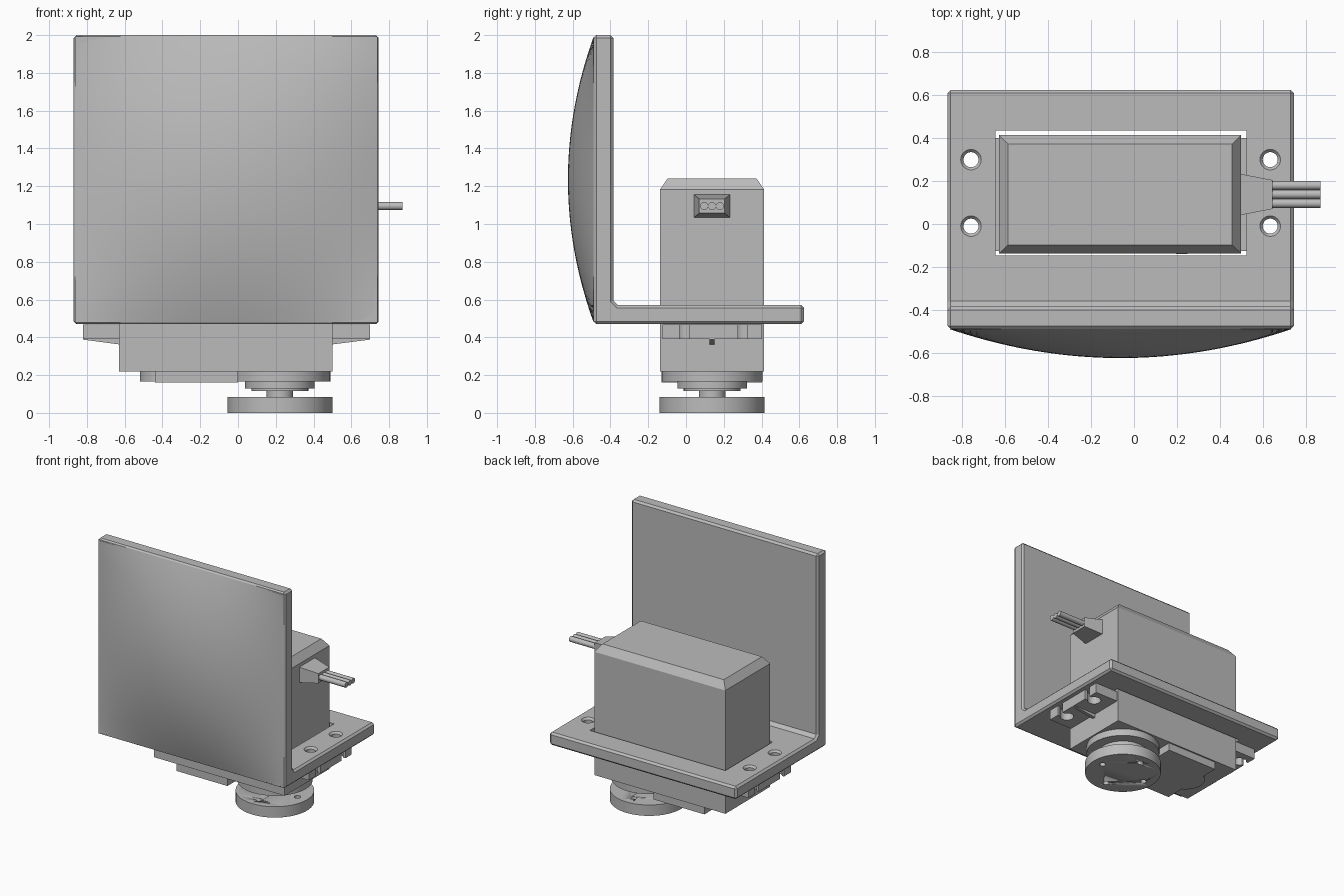
import bpy, bmesh, math
from mathutils import Matrix

cube = bpy.data.objects.get("Cube")
if cube:
    bpy.data.objects.remove(cube, do_unlink=True)

grey = bpy.data.materials.new("plain grey")
grey.use_nodes = True
GREY = (0.5, 0.5, 0.5, 1)
grey.diffuse_color = GREY
grey.node_tree.nodes["Principled BSDF"].inputs["Base Color"].default_value = GREY

MID_Y = 0.138      # centre line of the motor
SHAFT_X = 0.222    # output shaft position


def finish(name, bm, smooth=False):
    bmesh.ops.recalc_face_normals(bm, faces=bm.faces)
    mesh = bpy.data.meshes.new(name)
    bm.to_mesh(mesh)
    bm.free()
    mesh.materials.append(grey)
    obj = bpy.data.objects.new(name, mesh)
    bpy.context.collection.objects.link(obj)
    activate(obj)
    if smooth:
        bpy.ops.object.shade_smooth_by_angle(angle=math.radians(30))
    return obj


def activate(obj):
    bpy.ops.object.select_all(action='DESELECT')
    obj.select_set(True)
    bpy.context.view_layer.objects.active = obj


def frustum(name, lo, hi, inset=(0, 0, 0), axis=2):
    """Box from lo to hi whose far end along axis is inset."""
    bm = bmesh.new()
    bmesh.ops.create_cube(bm, size=2)
    for v in bm.verts:
        far = v.co[axis] > 0
        for i in range(3):
            side = v.co[i]
            v.co[i] = hi[i] if side > 0 else lo[i]
            if far:
                v.co[i] -= math.copysign(inset[i], side)
    return finish(name, bm)


def cylinder(name, x, y, z0, z1, r0, r1=None, segments=48):
    bm = bmesh.new()
    bmesh.ops.create_cone(bm, cap_ends=True, segments=segments, radius1=r0,
                          radius2=r0 if r1 is None else r1, depth=z1 - z0,
                          matrix=Matrix.Translation((x, y, (z0 + z1) / 2)))
    return finish(name, bm, True)


def prism(name, profile, axis, start, end):
    """Extrude a 2D profile along x (axis 0) or y (axis 1)."""
    bm = bmesh.new()
    points = [(start, a, b) if axis == 0 else (a, start, b) for a, b in profile]
    face = bm.faces.new([bm.verts.new(p) for p in points])
    new = bmesh.ops.extrude_face_region(bm, geom=[face])["geom"]
    step = [0, 0, 0]
    step[axis] = end - start
    bmesh.ops.translate(bm, vec=step,
                        verts=[g for g in new if isinstance(g, bmesh.types.BMVert)])
    return finish(name, bm)


def apply(obj, mod):
    activate(obj)
    bpy.ops.object.modifier_apply(modifier=mod.name)


def cut(obj, cutter):
    mod = obj.modifiers.new("cut", 'BOOLEAN')
    mod.operation = 'DIFFERENCE'
    mod.solver = 'EXACT'
    mod.object = cutter
    apply(obj, mod)
    bpy.data.objects.remove(cutter, do_unlink=True)


# Bracket: L-shaped plate with chamfered edges
left, right = -0.87, 0.745
bracket = prism("bracket", [(-0.49, 0.47), (0.625, 0.47), (0.625, 0.57), (-0.36, 0.57),
                            (-0.385, 0.595), (-0.385, 2.0), (-0.49, 2.0)], 0, left, right)
bevel = bracket.modifiers.new("chamfer", 'BEVEL')
bevel.width = 0.015
bevel.segments = 1
bevel.limit_method = 'ANGLE'
bevel.angle_limit = math.radians(60)
apply(bracket, bevel)

# Motor window with a chamfered rim
cut(bracket, frustum("window_cutter", (-0.645, -0.148, 0.4), (0.525, 0.435, 0.7)))
cut(bracket, frustum("rim_cutter", (-0.645, -0.148, 0.555), (0.525, 0.435, 0.585),
                     (-0.03, -0.03, 0)))

# Countersunk mounting holes
HOLES_Y = (-0.01, 0.30)
HOLES_X = (-0.76, 0.635)
for x in HOLES_X:
    for y in HOLES_Y:
        cut(bracket, cylinder("hole_cutter", x, y, 0.4, 0.7, 0.035, segments=32))
        cut(bracket, cylinder("sink_cutter", x, y, 0.555, 0.585, 0.035, 0.061, 32))

# Domed front panel
bm = bmesh.new()
bmesh.ops.create_grid(bm, x_segments=40, y_segments=40, size=1)
for v in bm.verts:
    u, w = v.co.x, v.co.y
    v.co = ((left + right) / 2 + u * 0.8,
            -0.489 - 0.136 * (1 - u * u) * (1 - w * w),
            1.235 + w * 0.757)
bmesh.ops.reverse_faces(bm, faces=[f for f in bm.faces if f.normal.y > 0])
finish("domed_front", bm, True)

# Motor case with chamfered lid
lo_y, hi_y = -0.138, 0.414
frustum("motor_case", (-0.63, lo_y, 0.22), (0.5, hi_y, 1.182))
frustum("motor_lid", (-0.63, lo_y, 1.182), (0.5, hi_y, 1.24), (0.042, 0.04, 0))

# Mounting ears with keyhole slots and a wedge rib
for side, inner, outer, hole_x in (("right", -0.625, -0.82, HOLES_X[0]),
                                   ("left", 0.495, 0.70, HOLES_X[1])):
    x0, x1 = sorted((inner, outer))
    ear = frustum(side + "_ear", (x0, -0.125, 0.39), (x1, 0.402, 0.469))
    for y in HOLES_Y:
        cut(ear, cylinder("ear_hole_cutter", hole_x, y, 0.3, 0.6, 0.05, segments=32))
        a, b = sorted((hole_x, outer + math.copysign(0.05, outer)))
        cut(ear, frustum("slot_cutter", (a, y - 0.025, 0.3), (b, y + 0.025, 0.6)))
    prism(side + "_ear_rib", [(inner, 0.362), (outer, 0.388), (outer, 0.395), (inner, 0.395)],
          1, MID_Y - 0.013, MID_Y + 0.013)

# Gear cover below the case
frustum("gear_cover", (-0.44, -0.13, 0.16), (0.0, 0.402, 0.221))
cylinder("cover_end", -0.38, MID_Y, 0.165, 0.221, 0.14)

# Stepped output stage, shaft and horn
for name, z0, z1, r in (("output_housing", 0.165, 0.221, 0.267),
                        ("bearing_step", 0.13, 0.166, 0.184),
                        ("bearing_ring", 0.115, 0.131, 0.15),
                        ("output_shaft", 0.08, 0.116, 0.07),
                        ("horn_disc", 0.0, 0.085, 0.278)):
    part = cylinder(name, SHAFT_X, MID_Y, z0, z1, r, segments=64)
for i in range(4):
    a = i * math.pi / 2
    cut(part, cylinder("horn_hole_cutter", SHAFT_X + 0.195 * math.cos(a),
                       MID_Y + 0.195 * math.sin(a), -0.1, 0.2, 0.023, segments=24))

# Cable strain relief and three wires
frustum("strain_relief", (0.49, 0.04, 1.033), (0.645, 0.235, 1.157), (0, 0.03, 0.024), 0)
for i in (-1, 0, 1):
    bm = bmesh.new()
    bmesh.ops.create_cone(bm, cap_ends=True, segments=20, radius1=0.021, radius2=0.021,
                          depth=0.25,
                          matrix=Matrix.Translation((0.745, MID_Y + 0.042 * i, 1.095))
                          @ Matrix.Rotation(math.pi / 2, 4, 'Y'))
    finish("wire", bm, True)
